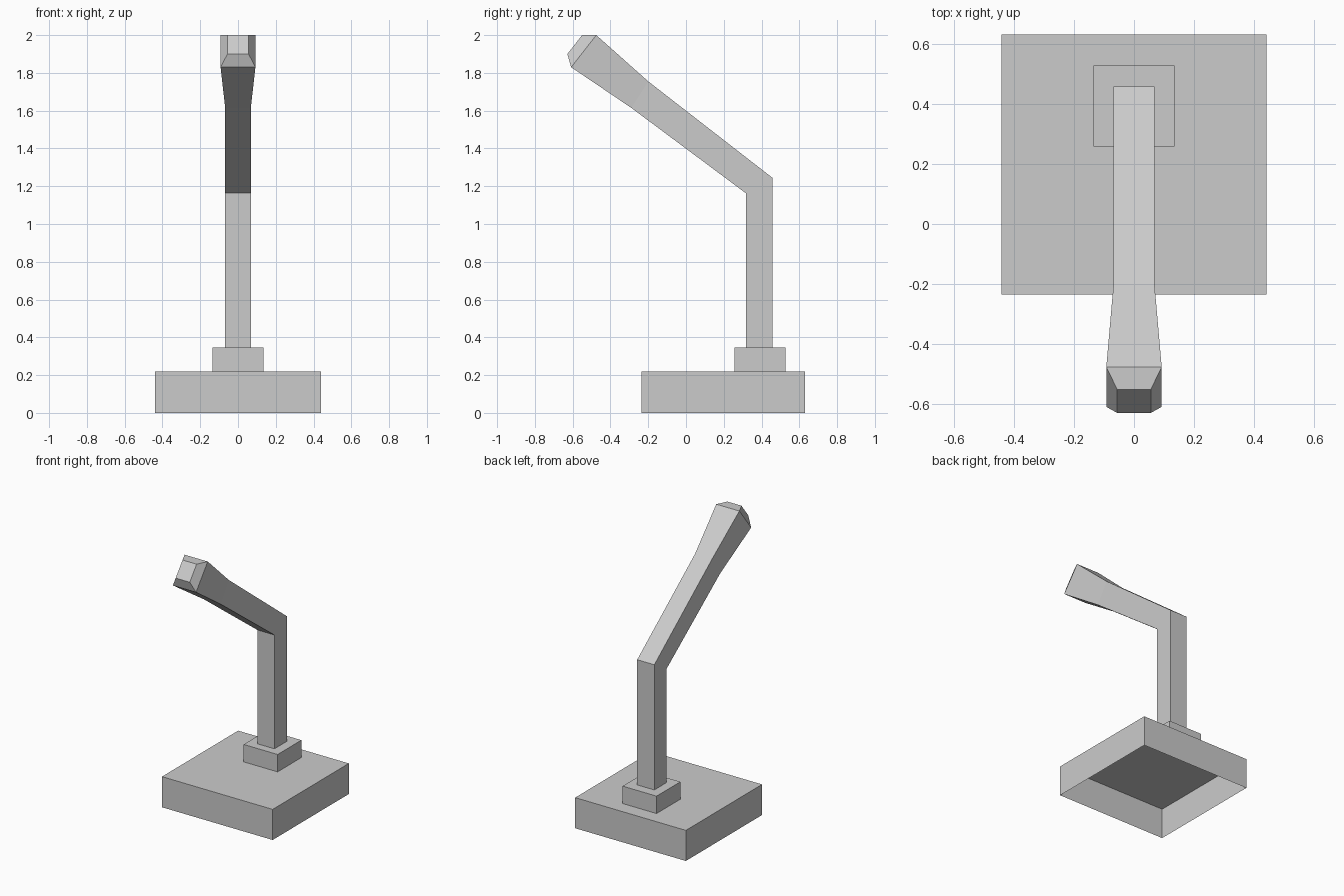
import bpy
import bmesh

cube = bpy.data.objects.get("Cube")
if cube:
    bpy.data.objects.remove(cube, do_unlink=True)

grey = bpy.data.materials.new("light_grey")
grey.use_nodes = True
colour = (0.6, 0.6, 0.6, 1)
grey.diffuse_color = colour
grey.node_tree.nodes["Principled BSDF"].inputs["Base Color"].default_value = colour


def loft(name, rings):
    """Skin four-sided rings; the start is open and the end is capped.
    Each ring is (half width, front y, front z, back y, back z)."""
    bm = bmesh.new()
    loops = [[bm.verts.new(p) for p in ((-w, fy, fz), (w, fy, fz), (w, by, bz), (-w, by, bz))]
             for w, fy, fz, by, bz in rings]
    for low, high in zip(loops, loops[1:]):
        for i in range(4):
            j = (i + 1) % 4
            bm.faces.new((low[i], low[j], high[j], high[i]))
    bm.faces.new(loops[-1])
    mesh = bpy.data.meshes.new(name)
    bm.to_mesh(mesh)
    bm.free()
    mesh.materials.append(grey)
    obj = bpy.data.objects.new(name, mesh)
    bpy.context.collection.objects.link(obj)
    return obj


def open_box(name, half_width, front, back, bottom, top):
    return loft(name, [(half_width, front, z, back, z) for z in (bottom, top)])


# Hollow base and the collar standing on it
open_box("base", 0.44, -0.235, 0.63, 0, 0.22)
open_box("collar", 0.135, 0.257, 0.527, 0.22, 0.345)

# Post bending forward into an arm with a flared, bevelled head
loft("post_and_arm", [
    (0.068, 0.317, 0.345, 0.457, 0.345),
    (0.068, 0.317, 1.163, 0.457, 1.245),
    (0.068, -0.29, 1.615, -0.2, 1.755),
    (0.092, -0.608, 1.83, -0.475, 2.0),
    (0.056, -0.628, 1.9, -0.55, 2.0),
])
